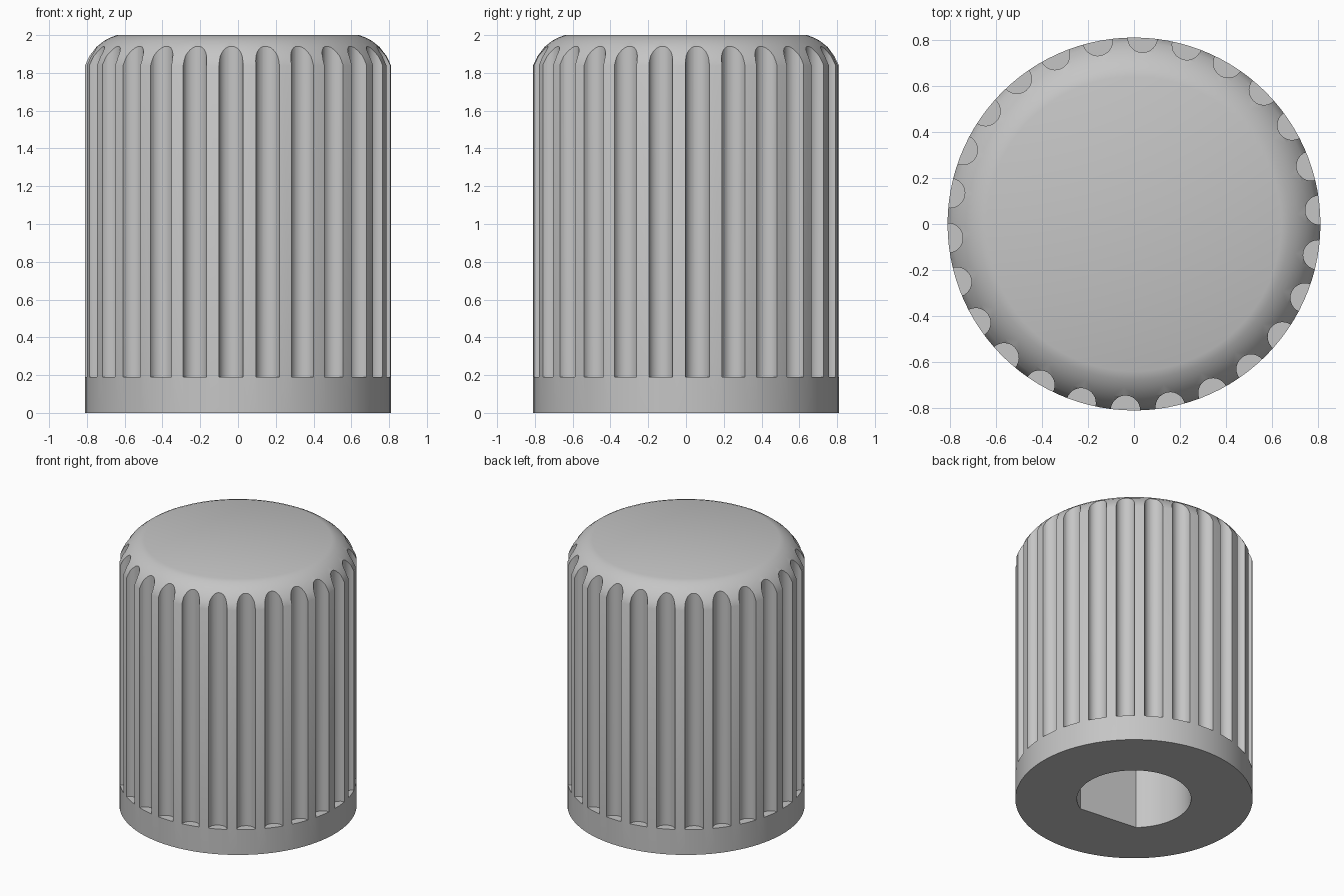
import bpy, bmesh, math
from mathutils import Matrix, Vector

if "Cube" in bpy.data.objects:
    bpy.data.objects.remove(bpy.data.objects["Cube"])

RADIUS = 0.81
FLUTES = 26
PHASE = math.radians(4.3)


def add_object(name, bm):
    bmesh.ops.recalc_face_normals(bm, faces=bm.faces)
    mesh = bpy.data.meshes.new(name)
    bm.to_mesh(mesh)
    bm.free()
    obj = bpy.data.objects.new(name, mesh)
    bpy.context.collection.objects.link(obj)
    return obj


def extrude_outline(bm, points, z0, z1):
    """Closed prism over a 2D outline."""
    face = bm.faces.new([bm.verts.new((x, y, z0)) for x, y in points])
    new = bmesh.ops.extrude_face_region(bm, geom=[face])["geom"]
    top = [v for v in new if isinstance(v, bmesh.types.BMVert)]
    bmesh.ops.translate(bm, verts=top, vec=(0, 0, z1 - z0))


# Knob body: stacked rings, rounded off towards the flat top
profile = [(RADIUS, 0), (RADIUS, 1.84), (0.787, 1.888), (0.75, 1.937),
           (0.71, 1.969), (0.675, 1.988), (0.64, 2.0)]
SEG = 104
bm = bmesh.new()
rings = [[bm.verts.new((r * math.cos(2 * math.pi * i / SEG),
                        r * math.sin(2 * math.pi * i / SEG), z))
          for i in range(SEG)] for r, z in profile]
for low, high in zip(rings, rings[1:]):
    for i in range(SEG):
        j = (i + 1) % SEG
        bm.faces.new((low[i], low[j], high[j], high[i]))
bm.faces.new(rings[0][::-1])
bm.faces.new(rings[-1])
knob = add_object("fluted_knob", bm)

# Grip flutes: round rods around the rim, stopping above the base band
bm = bmesh.new()
for k in range(FLUTES):
    a = PHASE + 2 * math.pi * k / FLUTES
    place = Matrix.Translation(Vector((RADIUS * math.cos(a), RADIUS * math.sin(a), 1.19)))
    bmesh.ops.create_cone(bm, cap_ends=True, segments=28, radius1=0.064,
                          radius2=0.064, depth=2.0,
                          matrix=place @ Matrix.Rotation(a, 4, 'Z'))
flute_cutter = add_object("flute_cutter", bm)

# D-shaped shaft socket in the underside
flat_dir, half = math.radians(-96), math.radians(36)
start, sweep = flat_dir + half, 2 * math.pi - 2 * half
outline = [(0.39 * math.cos(start + sweep * i / 48),
            0.39 * math.sin(start + sweep * i / 48)) for i in range(49)]
bm = bmesh.new()
extrude_outline(bm, outline, -0.2, 1.4)
socket_cutter = add_object("socket_cutter", bm)

# Cut both, then keep the resulting mesh
for cutter in (flute_cutter, socket_cutter):
    cutter.hide_render = True
    mod = knob.modifiers.new(cutter.name, 'BOOLEAN')
    mod.operation = 'DIFFERENCE'
    mod.solver = 'EXACT'
    mod.object = cutter
depsgraph = bpy.context.evaluated_depsgraph_get()
result = bpy.data.meshes.new_from_object(knob.evaluated_get(depsgraph))
knob.modifiers.clear()
knob.data = result
for cutter in (flute_cutter, socket_cutter):
    bpy.data.objects.remove(cutter)

# Plain grey plastic
grey = bpy.data.materials.new("grey_plastic")
grey.diffuse_color = (0.56, 0.56, 0.56, 1)
grey.use_nodes = True
grey.node_tree.nodes["Principled BSDF"].inputs["Base Color"].default_value = grey.diffuse_color
knob.data.materials.clear()
knob.data.materials.append(grey)

bpy.context.view_layer.objects.active = knob
knob.select_set(True)
bpy.ops.object.shade_smooth_by_angle(angle=math.radians(30))
